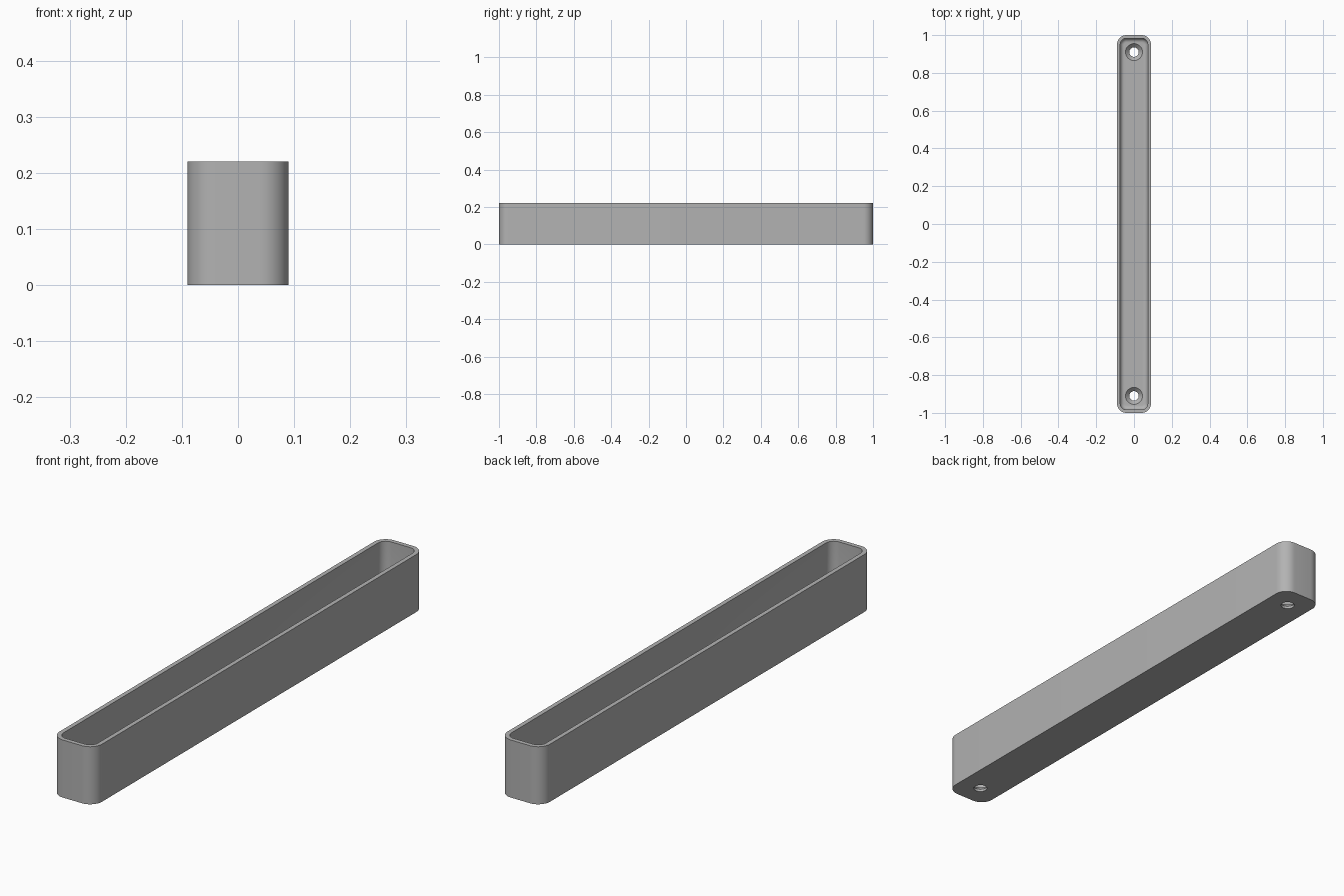
import bpy, bmesh
from math import pi, sin, cos, radians

cube = bpy.data.objects.get("Cube")
if cube:
    bpy.data.objects.remove(cube, do_unlink=True)

HALF_X, HALF_Y, HEIGHT = 0.09, 1.0, 0.22
CORNER, WALL, FLOOR, FILLET = 0.05, 0.017, 0.03, 0.022
HOLE_Y, HOLE_R, SINK_R = 0.91, 0.025, 0.045

grey = bpy.data.materials.new("plain grey")
grey.use_nodes = True
colour = (0.45, 0.45, 0.45, 1)
grey.diffuse_color = colour
grey.node_tree.nodes["Principled BSDF"].inputs["Base Color"].default_value = colour


def rounded_ring(bm, inset, z, steps=10):
    """Ring of vertices around a rounded rectangle."""
    r = max(CORNER - inset, 0.006)
    cx, cy = HALF_X - inset - r, HALF_Y - inset - r
    ring = []
    for k, (sx, sy) in enumerate([(1, 1), (-1, 1), (-1, -1), (1, -1)]):
        for i in range(steps + 1):
            a = (k + i / steps) * pi / 2
            ring.append(bm.verts.new((sx * cx + r * cos(a), sy * cy + r * sin(a), z)))
    return ring


def circle_ring(bm, y, r, z, n=32):
    return [bm.verts.new((r * cos(2 * pi * i / n), y + r * sin(2 * pi * i / n), z))
            for i in range(n)]


def loft(bm, rings):
    """Closed solid through a stack of rings."""
    for a, b in zip(rings, rings[1:]):
        for i in range(len(a)):
            j = (i + 1) % len(a)
            bm.faces.new((a[i], a[j], b[j], b[i]))
    bm.faces.new(rings[0][::-1])
    bm.faces.new(rings[-1])


def make_object(name, bm):
    bmesh.ops.recalc_face_normals(bm, faces=bm.faces)
    mesh = bpy.data.meshes.new(name)
    bm.to_mesh(mesh)
    bm.free()
    mesh.materials.append(grey)
    obj = bpy.data.objects.new(name, mesh)
    bpy.context.collection.objects.link(obj)
    return obj


# Tray: outer wall, rim, inner wall, filleted floor
bm = bmesh.new()
profile = [(0, 0), (0, HEIGHT), (WALL, HEIGHT)]
for i in range(7):
    a = i / 6 * pi / 2
    profile.append((WALL + FILLET * (1 - cos(a)), FLOOR + FILLET * (1 - sin(a))))
loft(bm, [rounded_ring(bm, inset, z) for inset, z in profile])
tray = make_object("tray", bm)

# Countersunk screw holes at both ends
bm = bmesh.new()
for y in (-HOLE_Y, HOLE_Y):
    loft(bm, [circle_ring(bm, y, r, z) for r, z in
              [(HOLE_R, -0.02), (HOLE_R, 0.01), (SINK_R, FLOOR), (SINK_R, FLOOR + 0.03)]])
cutter = make_object("hole_cutter", bm)
cutter.hide_render = True

cut = tray.modifiers.new("screw holes", "BOOLEAN")
cut.operation = "DIFFERENCE"
cut.solver = "EXACT"
cut.object = cutter
bpy.ops.object.select_all(action="DESELECT")
tray.select_set(True)
bpy.context.view_layer.objects.active = tray
bpy.ops.object.modifier_apply(modifier=cut.name)
bpy.data.objects.remove(cutter, do_unlink=True)
bpy.ops.object.shade_smooth_by_angle(angle=radians(30))
